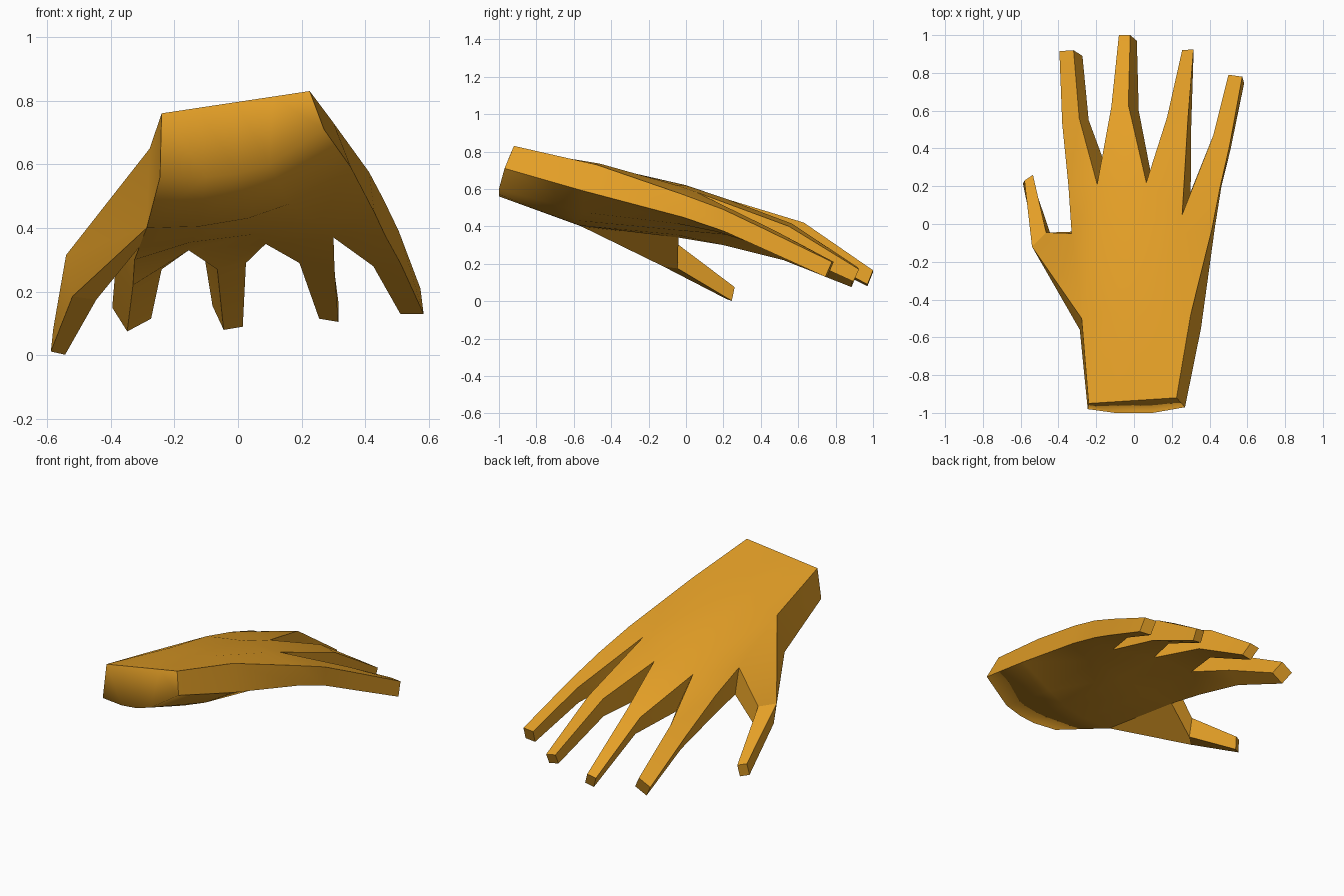
import bpy, bmesh, math
from mathutils import Vector

if "Cube" in bpy.data.objects:
    bpy.data.objects.remove(bpy.data.objects["Cube"])

bm = bmesh.new()


def verts(points):
    return [bm.verts.new(p) for p in points]


def loft(ra, rb, skip=()):
    """Join two closed rings with quads."""
    n = len(ra)
    for i in range(n):
        if i not in skip:
            j = (i + 1) % n
            bm.faces.new((ra[i], ra[j], rb[j], rb[i]))


def between(a, b, n):
    return [tuple(Vector(a).lerp(Vector(b), i / (n - 1))) for i in range(n)]


def digit(root, *sections):
    """Four-sided digit: each section is top-left, top-right, drop to underside."""
    ring = root
    for a, b, drop in sections:
        a, b, d = Vector(a), Vector(b), Vector(drop)
        nxt = verts((a, b, b + d, a + d))
        loft(ring, nxt)
        ring = nxt
    bm.faces.new(ring)


# palm: rows of five points across the back and five across the underside
back = [
    between((-.24, -.95, .76), (.225, -.92, .83), 5),
    [(-.277, -.5, .65), (-.14, -.47, .705), (.02, -.46, .725), (.17, -.46, .735), (.3, -.48, .73)],
    [(-.33, -.05, .51), (-.2, -.02, .59), (.05, 0, .62), (.245, -.05, .62), (.412, -.03, .575)],
    [(-.347, .2, .44), (-.195, .21, .53), (.065, .22, .545), (.255, .05, .585), (.457, .2, .49)],
]
under = [
    [(-.245, -.98, .56), (-.1, -1, .56), (0, -1, .57), (.1, -1, .6), (.27, -.97, .71)],
    [(-.287, -.56, .4), (-.12, -.57, .405), (.03, -.57, .43), (.16, -.55, .475), (.355, -.55, .59)],
    [(-.31, -.04, .34), (-.15, -.05, .355), (.05, -.05, .38), (.25, -.05, .415), (.428, -.02, .45)],
    [(-.325, .2, .3), (-.155, .32, .33), (.087, .28, .35), (.3, .17, .37), (.463, .2, .375)],
]
top = [verts(r) for r in back]
bot = [verts(r) for r in under]
rings = [t + b[::-1] for t, b in zip(top, bot)]
for k in range(3):
    loft(rings[k], rings[k + 1], skip=(9,) if k == 1 else ())   # thumb side left open

# wrist end
cap = [bm.faces.new((top[0][i], top[0][i + 1], bot[0][i + 1], bot[0][i])) for i in range(4)]

# fingers: index, middle, ring, little
fingers = [
    [((-.38, .53, .33), (-.29, .56, .38), (.05, -.01, -.11)),
     ((-.395, .915, .15), (-.32, .92, .19), (.047, -.03, -.075))],
    [((-.12, .62, .4), (-.03, .63, .42), (.055, -.03, -.13)),
     ((-.08, 1, .155), (-.02, 1, .165), (.035, -.03, -.075))],
    [((.175, .565, .415), (.285, .55, .4), (.018, -.03, -.125)),
     ((.255, .92, .18), (.315, .925, .17), (0, -.03, -.065))],
    [((.42, .47, .38), (.505, .41, .39), (.005, -.02, -.1)),
     ((.5, .79, .21), (.573, .78, .21), (.01, -.035, -.08))],
]
for i, f in enumerate(fingers):
    digit([top[3][i], top[3][i + 1], bot[3][i + 1], bot[3][i]], *f)

# thumb grows from the open side of the palm
digit([top[1][0], top[2][0], bot[2][0], bot[1][0]],
      ((-.54, -.12, .315), (-.465, -.045, .305), (.02, 0, -.13)),
      ((-.58, .23, .085), (-.535, .26, .075), (-.008, -.015, -.073)))

# soft palm and wrist, crisp digits
bmesh.ops.recalc_face_normals(bm, faces=bm.faces)
heel = {e for f in cap for e in f.edges if all(v in bot[0] for v in e.verts)}
for f in bm.faces:
    f.smooth = True
for e in bm.edges:
    e.smooth = e in heel or e.calc_face_angle(0) < math.radians(28)

me = bpy.data.meshes.new("hand")
bm.to_mesh(me)
bm.free()
hand = bpy.data.objects.new("hand", me)
bpy.context.collection.objects.link(hand)

mat = bpy.data.materials.new("amber")
mat.diffuse_color = (.78, .35, .02, 1)
mat.use_nodes = True
mat.node_tree.nodes["Principled BSDF"].inputs["Base Color"].default_value = mat.diffuse_color
me.materials.append(mat)
